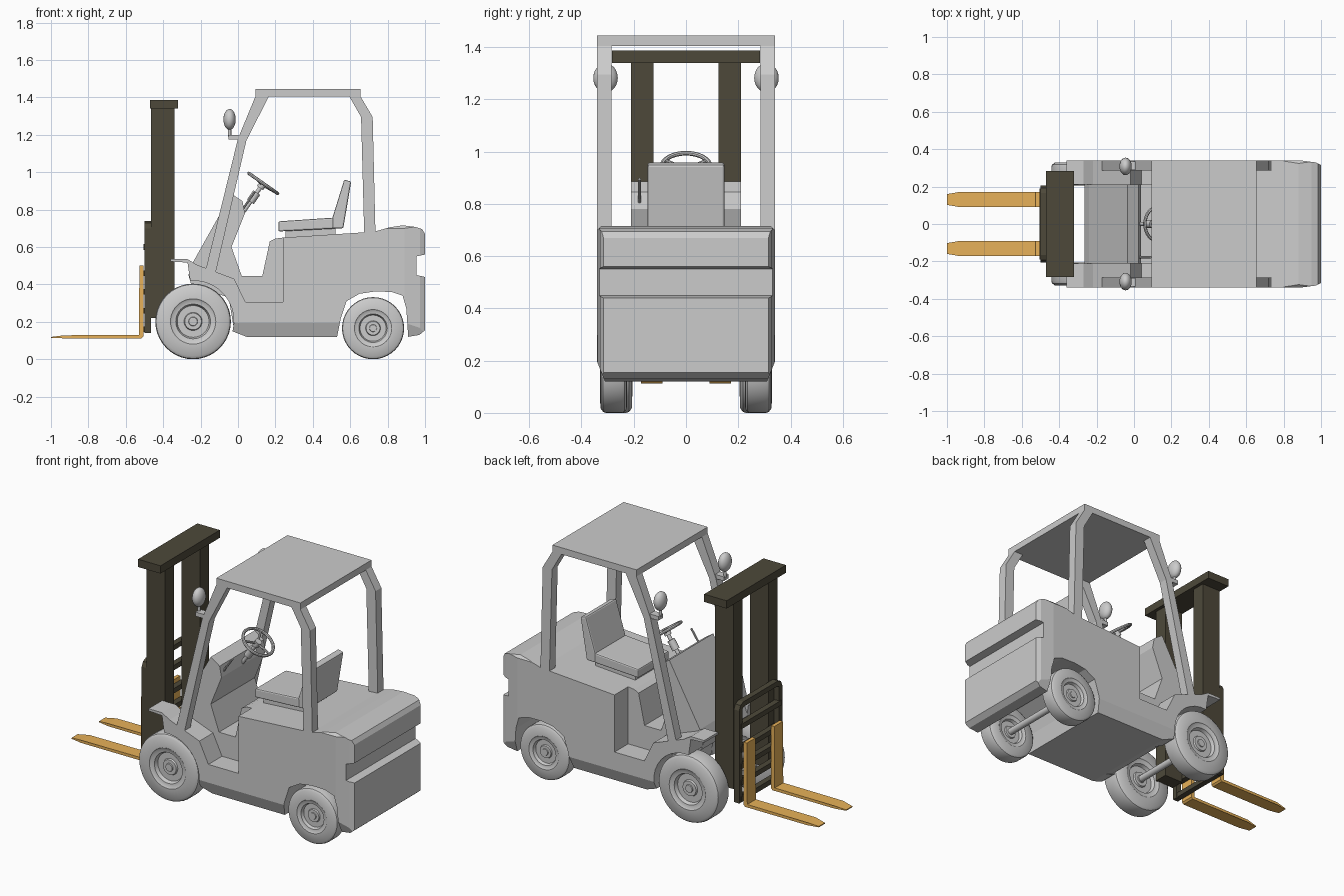
import bpy, bmesh
from math import sin, cos, radians
from mathutils import Vector, Matrix

if "Cube" in bpy.data.objects:
    bpy.data.objects.remove(bpy.data.objects["Cube"])


def material(name, rgb):
    m = bpy.data.materials.new(name)
    m.diffuse_color = (*rgb, 1)
    m.use_nodes = True
    m.node_tree.nodes["Principled BSDF"].inputs["Base Color"].default_value = m.diffuse_color
    return m


DARK = material("dark_steel", (0.075, 0.066, 0.042))
ORANGE = material("fork_orange", (0.80, 0.44, 0.10))


def finish(bm, name, mat=None, mirror=False, bevel=0, smooth=False):
    bmesh.ops.recalc_face_normals(bm, faces=bm.faces[:])
    me = bpy.data.meshes.new(name)
    bm.to_mesh(me)
    bm.free()
    ob = bpy.data.objects.new(name, me)
    bpy.context.collection.objects.link(ob)
    if mat:
        me.materials.append(mat)
    if bevel:
        b = ob.modifiers.new("bevel", 'BEVEL')
        b.width, b.segments, b.limit_method = bevel, 2, 'ANGLE'
    if mirror:
        m = ob.modifiers.new("mirror", 'MIRROR')
        m.use_axis = (False, True, False)
    if smooth:
        bpy.ops.object.select_all(action='DESELECT')
        ob.select_set(True)
        bpy.context.view_layer.objects.active = ob
        bpy.ops.object.shade_smooth_by_angle(angle=radians(35))
    return ob


def prism(pts, y0, y1):
    """Side-view (x, z) profile extruded across the width."""
    bm = bmesh.new()
    f = bm.faces.new([bm.verts.new((x, y0, z)) for x, z in pts])
    g = bmesh.ops.extrude_face_region(bm, geom=[f])["geom"]
    bmesh.ops.translate(bm, vec=(0, y1 - y0, 0),
                        verts=[v for v in g if isinstance(v, bmesh.types.BMVert)])
    return bm


def box(x0, x1, y0, y1, z0, z1):
    return prism([(x0, z0), (x1, z0), (x1, z1), (x0, z1)], y0, y1)


def cut(bm, co, no):
    """Slice away everything on the normal side and cap it."""
    geom = bm.verts[:] + bm.edges[:] + bm.faces[:]
    r = bmesh.ops.bisect_plane(bm, geom=geom, plane_co=co, plane_no=no, clear_outer=True)
    edges = [e for e in r["geom_cut"] if isinstance(e, bmesh.types.BMEdge)]
    bmesh.ops.edgenet_fill(bm, edges=edges)


def rod(name, a, b, r, mat=None, mirror=False, seg=16):
    a, b = Vector(a), Vector(b)
    bm = bmesh.new()
    m = Matrix.Translation((a + b) / 2) @ (b - a).to_track_quat('Z', 'Y').to_matrix().to_4x4()
    bmesh.ops.create_cone(bm, cap_ends=True, segments=seg, radius1=r, radius2=r,
                          depth=(b - a).length, matrix=m)
    return finish(bm, name, mat, mirror, smooth=True)


# rear body and counterweight, with wheel arch, rear groove and trimmed corners
bm = prism([(0.24, 0.12), (0.53, 0.12), (0.55, 0.22), (0.58, 0.31), (0.65, 0.35), (0.73, 0.362),
            (0.82, 0.36), (0.88, 0.34), (0.90, 0.27), (0.91, 0.12), (0.97, 0.13), (1.0, 0.155),
            (1.0, 0.44), (0.955, 0.45), (0.955, 0.55), (1.0, 0.56), (1.0, 0.67), (0.985, 0.695),
            (0.95, 0.707), (0.88, 0.716), (0.81, 0.705), (0.73, 0.682), (0.24, 0.65)], -0.34, 0.34)
for s in (1, -1):
    cut(bm, (0, s * 0.34, 0.195), (0, s * 0.075, -0.03))
    cut(bm, (0.89, s * 0.34, 0), (0.012, s * 0.09, 0))
    cut(bm, (0.975, s * 0.328, 0), (0.5, s, 0))
    cut(bm, (0.85, s * 0.33, 0.71), (0, s, 1))
finish(bm, "rear_body")

# central floor, seat pedestal front and dashboard cowl
finish(prism([(0.24, 0.12), (0.24, 0.65), (0.20, 0.645), (0.17, 0.63), (0.13, 0.445), (0.02, 0.445),
              (-0.035, 0.60), (0.037, 0.78), (0.024, 0.845), (-0.035, 0.885), (-0.24, 0.52),
              (-0.265, 0.45), (-0.25, 0.40), (-0.05, 0.33), (-0.02, 0.15), (0.045, 0.12)],
             -0.21, 0.21), "floor_and_cowl")

# side steps with front fenders
arch = [(-0.237 + 0.215 * cos(radians(a)), 0.205 + 0.215 * sin(radians(a)))
        for a in range(-15, 96, 11)]
bm = prism([(-0.36, 0.535), (-0.27, 0.535), (-0.22, 0.505), (-0.02, 0.43), (0.04, 0.305),
            (0.24, 0.305), (0.24, 0.12), (0.045, 0.12)] + arch + [(-0.27, 0.517), (-0.36, 0.522)],
           0.21, 0.34)
cut(bm, (0, 0.34, 0.195), (0, 0.075, -0.03))
finish(bm, "step_and_fender", mirror=True)

# overhead guard
finish(box(0.093, 0.655, -0.34, 0.34, 1.405, 1.445), "roof")
finish(prism([(-0.175, 0.47), (-0.12, 0.46), (0.045, 1.17), (0.165, 1.405), (0.093, 1.405),
              (0.0, 1.18)], 0.285, 0.34), "front_pillar", mirror=True)
finish(prism([(0.675, 0.665), (0.735, 0.67), (0.72, 1.295), (0.655, 1.405), (0.595, 1.405),
              (0.658, 1.295)], 0.285, 0.34), "rear_pillar", mirror=True)

# seat
finish(prism([(0.255, 0.64), (0.52, 0.66), (0.52, 0.71), (0.255, 0.70)], -0.12, 0.12), "seat_base")
finish(prism([(0.216, 0.683), (0.51, 0.698), (0.51, 0.757), (0.216, 0.737)], -0.147, 0.147),
       "seat_cushion", bevel=0.008)
finish(prism([(0.505, 0.698), (0.563, 0.70), (0.605, 0.95), (0.568, 0.96), (0.505, 0.757)],
             -0.147, 0.147), "seat_back", bevel=0.008)

# steering wheel, spokes, column and lever
hub = Vector((0.135, 0, 0.94))
axis = Vector((sin(radians(35)), 0, cos(radians(35))))
bpy.ops.mesh.primitive_torus_add(location=hub, rotation=(0, radians(35), 0), major_segments=32,
                                 minor_segments=8, major_radius=0.094, minor_radius=0.009)
rim = bpy.context.object
rim.name = "steering_wheel"
bpy.ops.object.shade_smooth_by_angle()
for i in range(3):
    d = Matrix.Rotation(radians(35), 3, 'Y') @ Vector((cos(i * 2.094), sin(i * 2.094), 0))
    rod("steering_spoke", hub - axis * 0.01, hub + d * 0.092, 0.007, seg=8)
rod("steering_hub", hub - axis * 0.03, hub + axis * 0.006, 0.02)
rod("steering_column", hub - axis * 0.22, hub, 0.011)
rod("column_sleeve", hub - axis * 0.12, hub - axis * 0.06, 0.022)
rod("lever", (0.01, -0.178, 0.78), (0.09, -0.178, 0.895), 0.006, seg=8)

# side mirrors
bm = bmesh.new()
bmesh.ops.create_uvsphere(bm, u_segments=20, v_segments=12, radius=1,
                          matrix=Matrix.Translation((-0.045, 0.308, 1.282))
                          @ Matrix.Diagonal((0.033, 0.047, 0.056, 1)))
finish(bm, "mirror_head", mirror=True, smooth=True)
rod("mirror_stem", (-0.045, 0.308, 1.19), (-0.045, 0.308, 1.25), 0.009, mirror=True)
finish(box(-0.05, 0.02, 0.29, 0.335, 1.175, 1.2), "mirror_bracket", mirror=True)


# wheels: lathed tyre, dished rim and hub
def wheel(name, x, r, y0, y1):
    w = y1 - y0
    half = [(0, .40), (.11, .40), (.12, .35), (.22, .35), (.24, .27), (.42, .27), (.46, .44),
            (.57, .46), (.60, .50), (.91, .48), (.98, .40), (1, .30)]
    prof = half + [(a, -b) for a, b in reversed(half)]
    bm = bmesh.new()
    vs = [bm.verts.new((x + a * r, (y0 + y1) / 2 + b * w, r)) for a, b in prof]
    es = [bm.edges.new(p) for p in zip(vs, vs[1:])]
    bmesh.ops.spin(bm, geom=vs + es, cent=(x, 0, r), axis=(0, 1, 0), angle=radians(360), steps=40)
    bmesh.ops.remove_doubles(bm, verts=bm.verts[:], dist=1e-4)
    finish(bm, name, mirror=True, smooth=True)
    rod(name + "_axle", (x, -y0 - 0.03, r), (x, y0 + 0.03, r), 0.02)


wheel("front_wheel", -0.24, 0.202, 0.205, 0.33)
wheel("rear_wheel", 0.722, 0.166, 0.225, 0.327)

# mast
finish(box(-0.465, -0.34, 0.125, 0.21, 0.22, 1.34), "mast_upright", DARK, mirror=True)
finish(box(-0.47, -0.32, -0.283, 0.283, 1.34, 1.387), "mast_top_bar", DARK)

# lifting carriage: bent frame and cross bars
finish(prism([(-0.50, 0.14), (-0.465, 0.14), (-0.465, 0.70), (-0.50, 0.70)], 0.175, 0.205),
       "carriage_side", DARK, mirror=True)
bm = box(-0.50, -0.465, -0.205, 0.205, 0.70, 0.74)
bmesh.ops.delete(bm, geom=bm.faces[:], context='FACES')
outline = [(-0.205, 0.70), (-0.193, 0.728), (-0.165, 0.74), (0.165, 0.74), (0.193, 0.728),
           (0.205, 0.70), (0.175, 0.70), (0.16, 0.71), (-0.16, 0.71), (-0.175, 0.70)]
f = bm.faces.new([bm.verts.new((-0.50, y, z)) for y, z in outline])
g = bmesh.ops.extrude_face_region(bm, geom=[f])["geom"]
bmesh.ops.translate(bm, vec=(0.035, 0, 0), verts=[v for v in g if isinstance(v, bmesh.types.BMVert)])
bmesh.ops.delete(bm, geom=[v for v in bm.verts if not v.link_faces], context='VERTS')
finish(bm, "carriage_top", DARK)
for z in (0.16, 0.26, 0.36, 0.46, 0.60):
    finish(box(-0.505, -0.47, -0.19, 0.19, z - 0.015, z + 0.015), "carriage_bar", DARK)

# forks with tapered tips
bm = prism([(-1, 0.113), (-0.93, 0.112), (-0.515, 0.112), (-0.505, 0.122), (-0.505, 0.50),
            (-0.527, 0.50), (-0.53, 0.13), (-0.93, 0.128), (-1, 0.119)], 0.09, 0.172)
for v in bm.verts:
    if v.co.x < -0.99:
        v.co.y = 0.131 + (v.co.y - 0.131) * 0.7
finish(bm, "fork", ORANGE, mirror=True)
